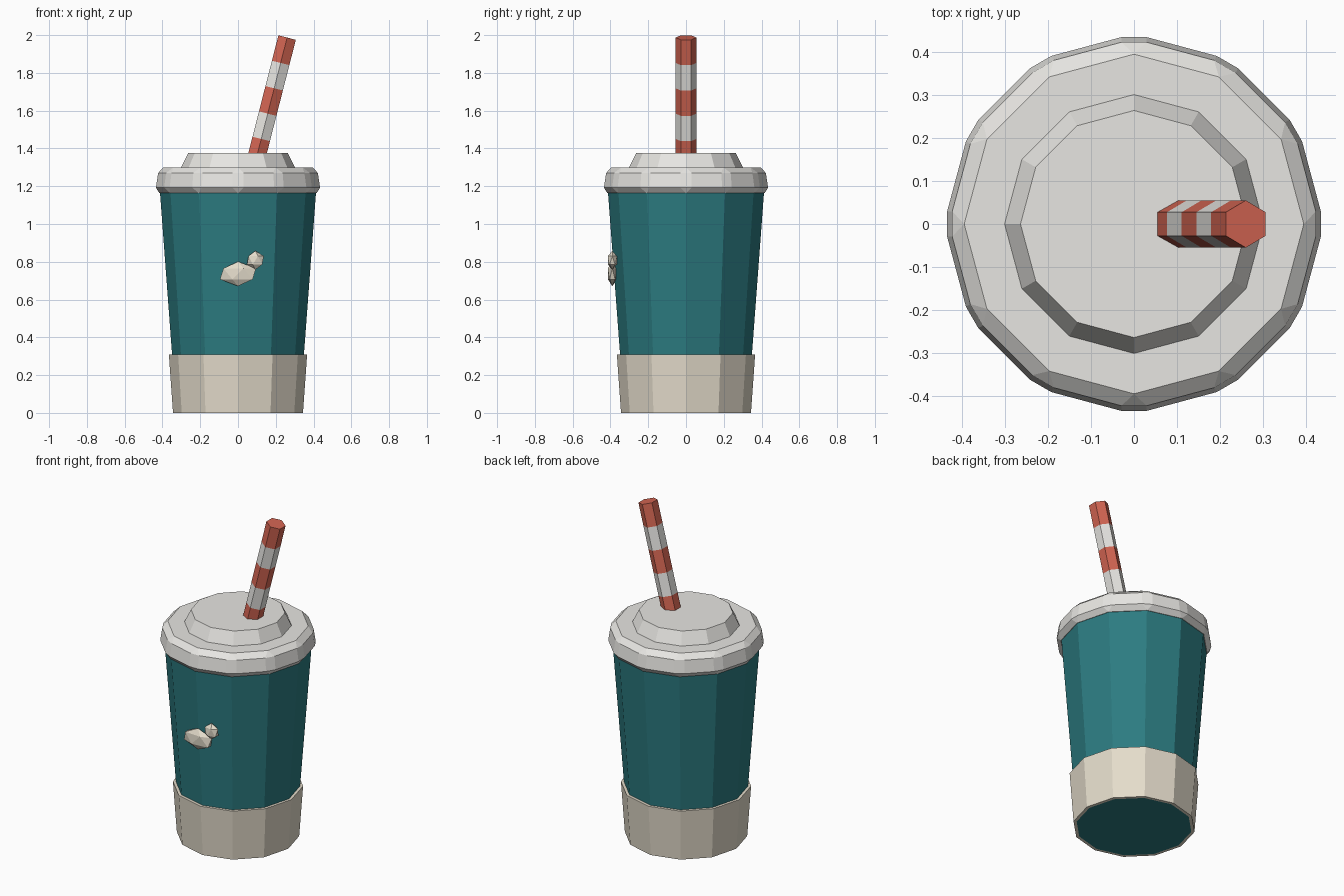
import bpy, bmesh, math
from mathutils import Matrix, Vector

if "Cube" in bpy.data.objects:
    bpy.data.objects.remove(bpy.data.objects["Cube"])


def material(name, rgb):
    m = bpy.data.materials.new(name)
    m.diffuse_color = (*rgb, 1)
    m.use_nodes = True
    m.node_tree.nodes["Principled BSDF"].inputs["Base Color"].default_value = m.diffuse_color
    return m


TEAL = material("teal", (0.025, 0.2, 0.22))
CREAM = material("cream", (0.78, 0.72, 0.6))
WHITE = material("white", (0.8, 0.79, 0.76))
RED = material("red", (0.65, 0.13, 0.085))


def add(name, bm, *mats):
    bmesh.ops.recalc_face_normals(bm, faces=bm.faces)
    mesh = bpy.data.meshes.new(name)
    bm.to_mesh(mesh)
    bm.free()
    for m in mats:
        mesh.materials.append(m)
    ob = bpy.data.objects.new(name, mesh)
    bpy.context.collection.objects.link(ob)
    return ob


def lathe(name, profile, mats, sides=12, caps=True, start=0.0, bands=None):
    """Flat-sided turned shape from (radius, height) points."""
    bm = bmesh.new()
    rings = []
    for r, z in profile:
        angles = [start + math.tau * i / sides for i in range(sides)]
        rings.append([bm.verts.new((r * math.cos(a), r * math.sin(a), z)) for a in angles])
    for k, (a, b) in enumerate(zip(rings, rings[1:])):
        for i in range(sides):
            j = (i + 1) % sides
            f = bm.faces.new((a[i], a[j], b[j], b[i]))
            f.material_index = bands[k] if bands else 0
    if caps:
        bm.faces.new(rings[0][::-1])
        bm.faces.new(rings[-1])
    return add(name, bm, *mats)


# Cup body and the sleeve around its foot
lathe("cup_body", [(0.326, 0), (0.414, 1.18)], [TEAL])
lathe("cup_sleeve", [(0.326, 0), (0.344, 0), (0.366, 0.31), (0.345, 0.31)], [CREAM], caps=False)

# Lid rim with every edge chamfered, and the raised top
rim = lathe("lid_rim", [(0.447, 1.163), (0.426, 1.3)], [WHITE])
bev = rim.modifiers.new("chamfer", "BEVEL")
bev.width = 0.03
bev.segments = 1
bev.limit_method = "NONE"
lathe("lid_top", [(0.302, 1.298), (0.264, 1.376)], [WHITE])

# Striped straw, leaning to +x
step = 0.1385
straw = lathe("straw", [(0.055, -step * k) for k in range(5, -1, -1)], [RED, WHITE],
              sides=6, start=math.pi / 6, bands=[0, 1, 0, 1, 0])
straw.matrix_world = Matrix.Translation((0.26, 0, 1.987)) @ Matrix.Rotation(0.25, 4, "Y")

# Cream splashes on the front
for name, centre, size in (("large_splash", (0, -0.39, 0.736), (0.107, 0.028, 0.065)),
                           ("small_splash", (0.092, -0.39, 0.808), (0.05, 0.028, 0.05))):
    bm = bmesh.new()
    bmesh.ops.create_icosphere(bm, subdivisions=1, radius=1)
    bmesh.ops.scale(bm, vec=Vector(size), verts=bm.verts)
    bmesh.ops.translate(bm, vec=Vector(centre), verts=bm.verts)
    add(name, bm, CREAM)
